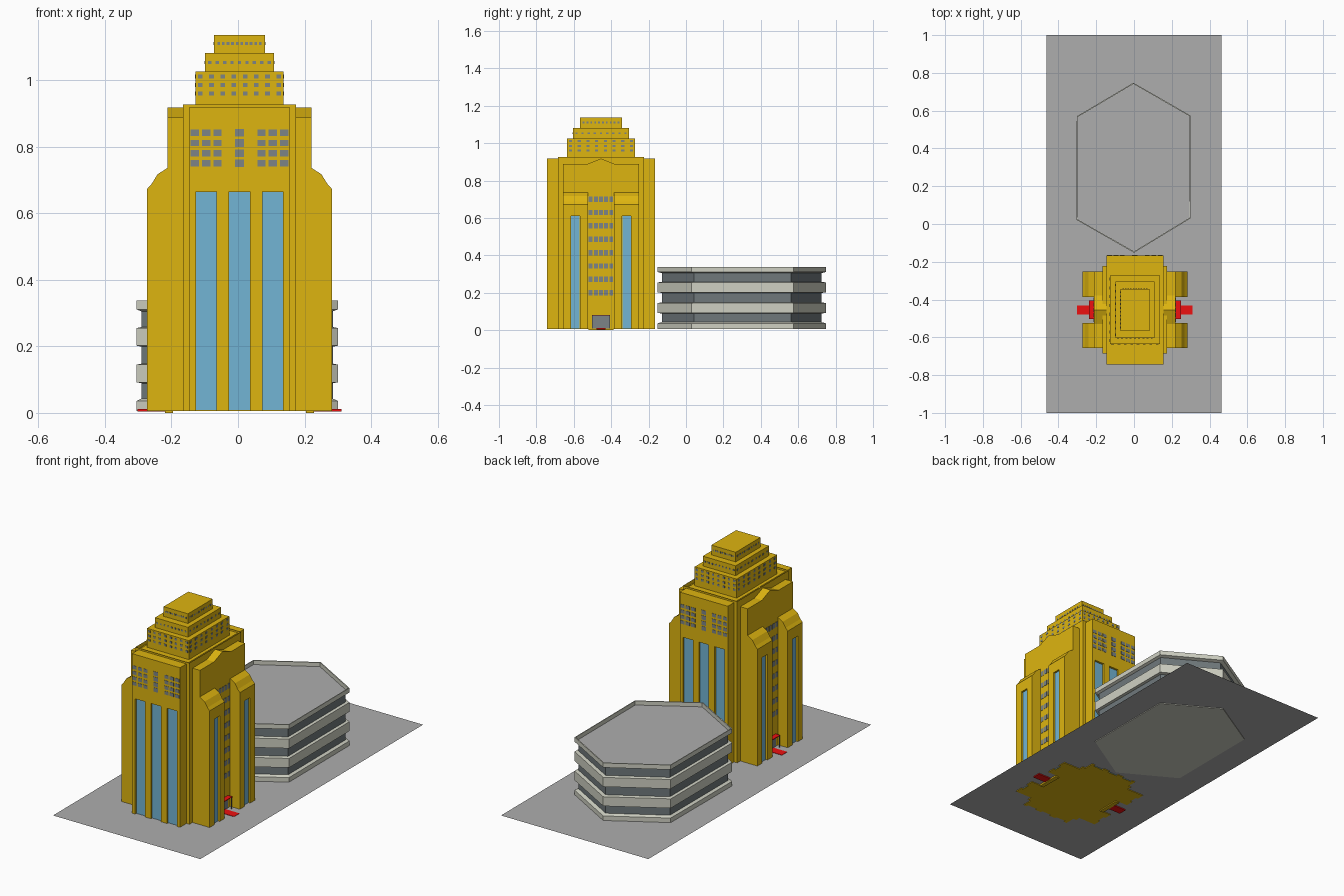
import bpy, bmesh
from mathutils import Vector

if "Cube" in bpy.data.objects:
    bpy.data.objects.remove(bpy.data.objects["Cube"])

TOWER = Vector((0.0045, -0.4545, 0))
Z0 = 0.006  # underside of the buildings


def material(name, r, g, b):
    m = bpy.data.materials.new(name)
    m.diffuse_color = (r, g, b, 1)
    m.use_nodes = True
    m.node_tree.nodes["Principled BSDF"].inputs["Base Color"].default_value = m.diffuse_color
    return m


GOLD = material("gold_stone", 0.73, 0.46, 0.005)
BLUE = material("blue_glass", 0.17, 0.46, 0.66)
GREY = material("window_grey", 0.2, 0.23, 0.24)
RED = material("red", 0.85, 0.005, 0.005)
CREAM = material("concrete", 0.62, 0.63, 0.54)
DARK = material("dark_glass", 0.16, 0.19, 0.2)
PAVE = material("pavement", 0.42, 0.42, 0.42)


def finish(name, bm, mat, loc=TOWER):
    bmesh.ops.recalc_face_normals(bm, faces=bm.faces)
    me = bpy.data.meshes.new(name)
    bm.to_mesh(me)
    bm.free()
    me.materials.append(mat)
    ob = bpy.data.objects.new(name, me)
    ob.location = loc
    bpy.context.collection.objects.link(ob)
    return ob


def add_loft(bm, rings):
    """Join rings of points and cap both ends."""
    vs = [[bm.verts.new(p) for p in r] for r in rings]
    n = len(vs[0])
    for a, b in zip(vs, vs[1:]):
        for i in range(n):
            j = (i + 1) % n
            bm.faces.new((a[i], a[j], b[j], b[i]))
    bm.faces.new(vs[0][::-1])
    bm.faces.new(vs[-1])


def add_box(bm, x0, x1, y0, y1, z0, z1):
    rect = ((x0, y0), (x1, y0), (x1, y1), (x0, y1))
    add_loft(bm, [[(x, y, z) for x, y in rect] for z in (z0, z1)])


def boxes(name, items, mat):
    bm = bmesh.new()
    for it in items:
        add_box(bm, *it)
    return finish(name, bm, mat)


def prism(name, plan, z0, z1, mat):
    bm = bmesh.new()
    add_loft(bm, [[(x, y, z) for x, y in plan] for z in (z0, z1)])
    return finish(name, bm, mat)


def spread(n, half):
    return [-half + 2 * half * i / (n - 1) for i in range(n)]


def panes(axis, wall, us, zs, w, h, d=0.0015):
    """Thin panes on both opposite walls facing the given axis."""
    out = []
    for s in (-1, 1):
        a, b = sorted((s * (wall - d), s * (wall + d)))
        for u in us:
            for z in zs:
                side, zz = (u - w / 2, u + w / 2), (z - h / 2, z + h / 2)
                out.append((*side, a, b, *zz) if axis == "y" else (a, b, *side, *zz))
    return out


# Pavement
bm = bmesh.new()
bmesh.ops.create_grid(bm, x_segments=1, y_segments=1, size=1)
bmesh.ops.scale(bm, vec=(0.4635, 1, 1), verts=bm.verts)
finish("pavement", bm, PAVE, (0, 0, 0.01))

# Tower core with a roof parapet
bm = bmesh.new()
add_box(bm, -0.17, 0.17, -0.231, 0.231, Z0, 0.927)
top = max(bm.faces, key=lambda f: f.calc_center_median().z)
bmesh.ops.inset_region(bm, faces=[top], thickness=0.01)
bmesh.ops.translate(bm, vec=(0, 0, -0.022), verts=top.verts)
finish("tower_core", bm, GOLD)

# Front and back bays with three tall recesses each
FX, FY, DEEP = 0.151, 0.2885, 0.012
half = [(-FX, -FY)]
for c in (-0.1, 0, 0.1):
    half += [(c - 0.031, -FY), (c - 0.031, -FY + DEEP), (c + 0.031, -FY + DEEP), (c + 0.031, -FY)]
half.append((FX, -FY))
prism("tower_bay_lower", half + [(-x, -y) for x, y in half], Z0, 0.665, GOLD)
boxes("tower_bay_upper", [(-FX, FX, -FY, FY, 0.665, 0.917)], GOLD)
boxes("tall_windows", panes("y", FY - DEEP, (-0.1, 0, 0.1), [0.336], 0.062, 0.656), BLUE)

# Square windows above the tall ones
rows = (0.75, 0.78, 0.811, 0.842)
cols = [s * x for s in (-1, 1) for x in (0.066, 0.1, 0.134)]
boxes("upper_windows", panes("y", FY, cols, rows, 0.025, 0.019), GREY)
boxes("centre_windows", panes("y", FY, [0], rows, 0.028, 0.023), GREY)

# Side bays with peaked tops
gable = [(-0.203, Z0), (0.203, Z0), (0.203, 0.887), (0.075, 0.887),
         (0, 0.917), (-0.075, 0.887), (-0.203, 0.887)]
bm = bmesh.new()
add_loft(bm, [[(x, y, z) for y, z in gable] for x in (-0.2165, 0.2165)])
finish("side_bay", bm, GOLD)
boxes("side_windows", panes("x", 0.2165, spread(5, 0.055), [0.2 + 0.0715 * i for i in range(8)],
                            0.021, 0.029), GREY)

# Four corner wings with stepped shoulders and a recessed window
WX = 0.2775
shoulder = [(0.2, 0.61), (WX, 0.61), (WX, 0.673), (0.264, 0.688),
            (0.246, 0.717), (0.2165, 0.736), (0.2, 0.736)]
notch = [(0.2, -0.067), (WX, -0.067), (WX, -0.024), (WX - DEEP, -0.024),
         (WX - DEEP, 0.024), (WX, 0.024), (WX, 0.067), (0.2, 0.067)]
for sx in (-1, 1):
    for yc in (-0.136, 0.136):
        prism("wing_lower", [(sx * x, y + yc) for x, y in notch], Z0, 0.61, GOLD)
        bm = bmesh.new()
        add_loft(bm, [[(sx * x, y, z) for x, z in shoulder] for y in (yc - 0.067, yc + 0.067)])
        finish("wing_shoulder", bm, GOLD)
boxes("wing_windows", panes("x", WX - DEEP, (-0.138, 0.138), [0.309], 0.048, 0.602), BLUE)

# Crown: three stepped tiers with window rows
tiers = [(0.132, 0.181, 0.9, 1.025, (0.96, 0.985, 1.011), 8, 0.014, 0.012),
         (0.1036, 0.1495, 1.025, 1.081, (1.053,), 9, 0.01, 0.009),
         (0.0766, 0.111, 1.081, 1.136, (1.11,), 10, 0.008, 0.009)]
for hx, hy, z0, z1, zs, n, w, h in tiers:
    boxes("crown_tier", [(-hx, hx, -hy, hy, z0, z1)], GOLD)
    boxes("crown_windows", panes("y", hy, spread(n, hx - 0.014), zs, w, h)
          + panes("x", hx, spread(n, hy - 0.018), zs, w * 1.2, h), GREY)

# Entrances on both sides: door, threshold, canopy on posts and mat
boxes("doors", panes("x", 0.2165, [0], [0.043], 0.094, 0.068), GREY)
canopy, mats, posts, steps = [], [], [], []
for s in (-1, 1):
    span = lambda a, b: sorted((s * a, s * b))
    canopy.append((*span(0.216, 0.244), -0.049, 0.049, 0.077, 0.081))
    mats.append((*span(0.218, 0.306), -0.024, 0.024, 0.004, 0.012))
    steps.append((*span(0.2, 0.224), -0.067, 0.067, 0, 0.009))
    for y in (-0.046, 0.046):
        posts.append((*span(0.24, 0.243), y - 0.0015, y + 0.0015, 0.01, 0.077))
boxes("canopies", canopy, RED)
boxes("mats", mats, RED)
boxes("canopy_posts", posts, GREY)
boxes("thresholds", steps, GOLD)

# Hexagonal office block
HEX = [(-0.003, 0.748), (0.298, 0.575), (0.3, 0.03), (0, -0.152), (-0.305, 0.022), (-0.303, 0.57)]
MID = Vector((-0.003, 0.298))


def hex_loft(name, rings, mat):
    bm = bmesh.new()
    add_loft(bm, [[(*(MID + (Vector(p) - MID) * k), z) for p in HEX] for k, z in rings])
    return finish(name, bm, mat, (0, 0, 0))


hex_loft("office_glass", [(0.95, 0.02), (0.95, 0.31)], DARK)
hex_loft("office_base", [(1, Z0), (1, 0.036), (0.95, 0.043)], CREAM)
for z in (0.09, 0.2):
    hex_loft("office_band", [(0.95, z - 0.001), (1, z + 0.002), (1, z + 0.055), (0.95, z + 0.058)], CREAM)
hex_loft("office_parapet", [(0.95, 0.305), (1, 0.311), (1, 0.337), (0.985, 0.337), (0.985, 0.312)], CREAM)
hex_loft("office_roof", [(0.984, 0.3115), (0.984, 0.314)], PAVE)
